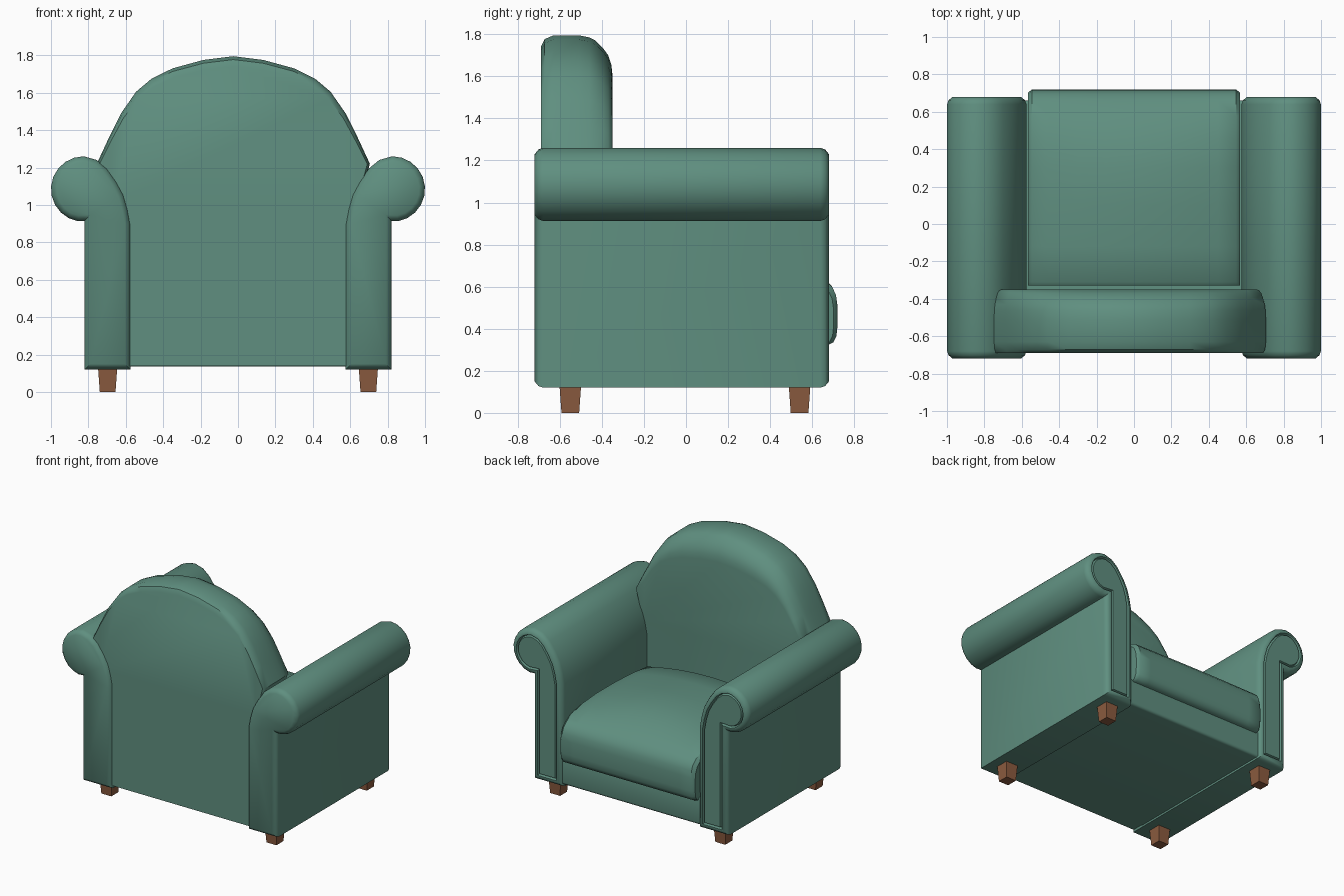
import bpy, bmesh, math

if "Cube" in bpy.data.objects:
    bpy.data.objects.remove(bpy.data.objects["Cube"])


def material(name, colour):
    m = bpy.data.materials.new(name)
    m.diffuse_color = (*colour, 1)
    m.use_nodes = True
    m.node_tree.nodes["Principled BSDF"].inputs["Base Color"].default_value = m.diffuse_color
    return m


GREEN = material("green upholstery", (0.115, 0.275, 0.215))
BROWN = material("brown wood", (0.26, 0.105, 0.05))


def finish(name, bm, mat, angle=35, mirror=False):
    bmesh.ops.recalc_face_normals(bm, faces=bm.faces)
    me = bpy.data.meshes.new(name)
    bm.to_mesh(me)
    bm.free()
    me.materials.append(mat)
    ob = bpy.data.objects.new(name, me)
    bpy.context.collection.objects.link(ob)
    if mirror:
        ob.modifiers.new("mirror", 'MIRROR')
    bpy.ops.object.select_all(action='DESELECT')
    ob.select_set(True)
    bpy.context.view_layer.objects.active = ob
    if angle:
        bpy.ops.object.shade_smooth_by_angle(angle=math.radians(angle))
    return ob


def loft(rings):
    """Skin a list of equal closed rings and cap both ends."""
    bm = bmesh.new()
    vs = [[bm.verts.new(p) for p in r] for r in rings]
    n = len(vs[0])
    for a, b in zip(vs, vs[1:]):
        for i in range(n):
            j = (i + 1) % n
            bm.faces.new((a[i], a[j], b[j], b[i]))
    caps = [bm.faces.new(vs[0]), bm.faces.new(vs[-1])]
    bmesh.ops.recalc_face_normals(bm, faces=bm.faces)
    return bm, caps


# Rolled arms: scroll profile, rounded ends, grooved piping on the front
roll = [(0.825 + 0.175 * math.cos(math.radians(a)), 1.085 + 0.175 * math.sin(math.radians(a)))
        for a in range(-80, 91, 17)]
arm_profile = [(0.575, 0.12), (0.82, 0.12), (0.82, 0.915)] + roll + [
    (0.755, 1.24), (0.70, 1.195), (0.65, 1.125), (0.612, 1.055), (0.59, 0.98), (0.575, 0.90)]
bm, caps = loft([[(x, y, z) for x, z in arm_profile] for y in (-0.68, 0.64)])
rounding = [(0.008, 0.022), (0.022, 0.018)]
piping = [(0.012, 0.0), (0.008, -0.02), (0.008, 0.018)]
for cap, steps in zip(caps, (rounding, rounding + piping)):
    for t, d in steps:
        bmesh.ops.inset_region(bm, faces=[cap], thickness=t, depth=d, use_even_offset=True)
finish("arms", bm, GREEN, 40, mirror=True)

# Arched back: outline shrinks toward its rounded front and rear edges
half = [(0.67, 0.14), (0.67, 1.0), (0.73, 1.22), (0.665, 1.36), (0.60, 1.49), (0.52, 1.605),
        (0.437, 1.675), (0.325, 1.73), (0.16, 1.775)]
outline = half + [(0, 1.795)] + [(-x, z) for x, z in reversed(half)]
edge = [(-0.69, 0.055), (-0.672, 0.018), (-0.63, 0), (-0.51, 0), (-0.46, 0.01), (-0.43, 0.025),
        (-0.395, 0.06), (-0.37, 0.095), (-0.355, 0.14), (-0.35, 0.185)]
rings = []
for y, d in edge:
    rings.append([(-0.025 + x * (1 - 0.35 * d), y,
                   z if z < 1.2 else 1.2 + (z - 1.2) * (1 - d / 0.595)) for x, z in outline])
bm, _ = loft(rings)
finish("back", bm, GREEN, 40)

# Seat base with front rail
bm = bmesh.new()
bmesh.ops.create_cube(bm, size=1)
for v in bm.verts:
    v.co = (v.co.x * 1.17, 0.03 + v.co.y * 1.26, 0.24 + v.co.z * 0.21)
front = [e for e in bm.edges if all(v.co.y > 0.6 for v in e.verts) and abs(e.verts[0].co.x - e.verts[1].co.x) > 1]
bmesh.ops.bevel(bm, geom=front, offset=0.02, segments=3, profile=0.5, affect='EDGES')
finish("seat_base", bm, GREEN)

# Domed seat cushion, lofted from side to side
side = [(-0.33, 0.32), (0.67, 0.32), (0.70, 0.335), (0.715, 0.365), (0.72, 0.41), (0.72, 0.51),
        (0.713, 0.56), (0.695, 0.60), (0.66, 0.63), (0.58, 0.665), (0.46, 0.69), (0.3, 0.70),
        (0.1, 0.70), (-0.12, 0.69), (-0.31, 0.67), (-0.33, 0.655)]
rings = []
for x in (-0.568, -0.562, -0.545, -0.45, -0.3, -0.15, 0, 0.15, 0.3, 0.45, 0.545, 0.562, 0.568):
    pinch = max(0, abs(x) - 0.545) * 0.8
    ring = []
    for y, z in side:
        crown = 0.07 * (1 - (x / 0.568) ** 2) * min(1, max(0, (0.69 - y) / 0.35))
        ring.append((x, y - pinch if y > 0.6 else y, z + crown - pinch if z > 0.45 else z))
    rings.append(ring)
bm, _ = loft(rings)
finish("seat_cushion", bm, GREEN, 40)

# Tapered square legs
for name, y in (("rear_legs", -0.55), ("front_legs", 0.54)):
    bm, _ = loft([[(0.697 + sx * h, y + sy * h, z) for sx, sy in ((-1, -1), (1, -1), (1, 1), (-1, 1))]
                  for z, h in ((0, 0.042), (0.125, 0.051))])
    finish(name, bm, BROWN, 0, mirror=True)
